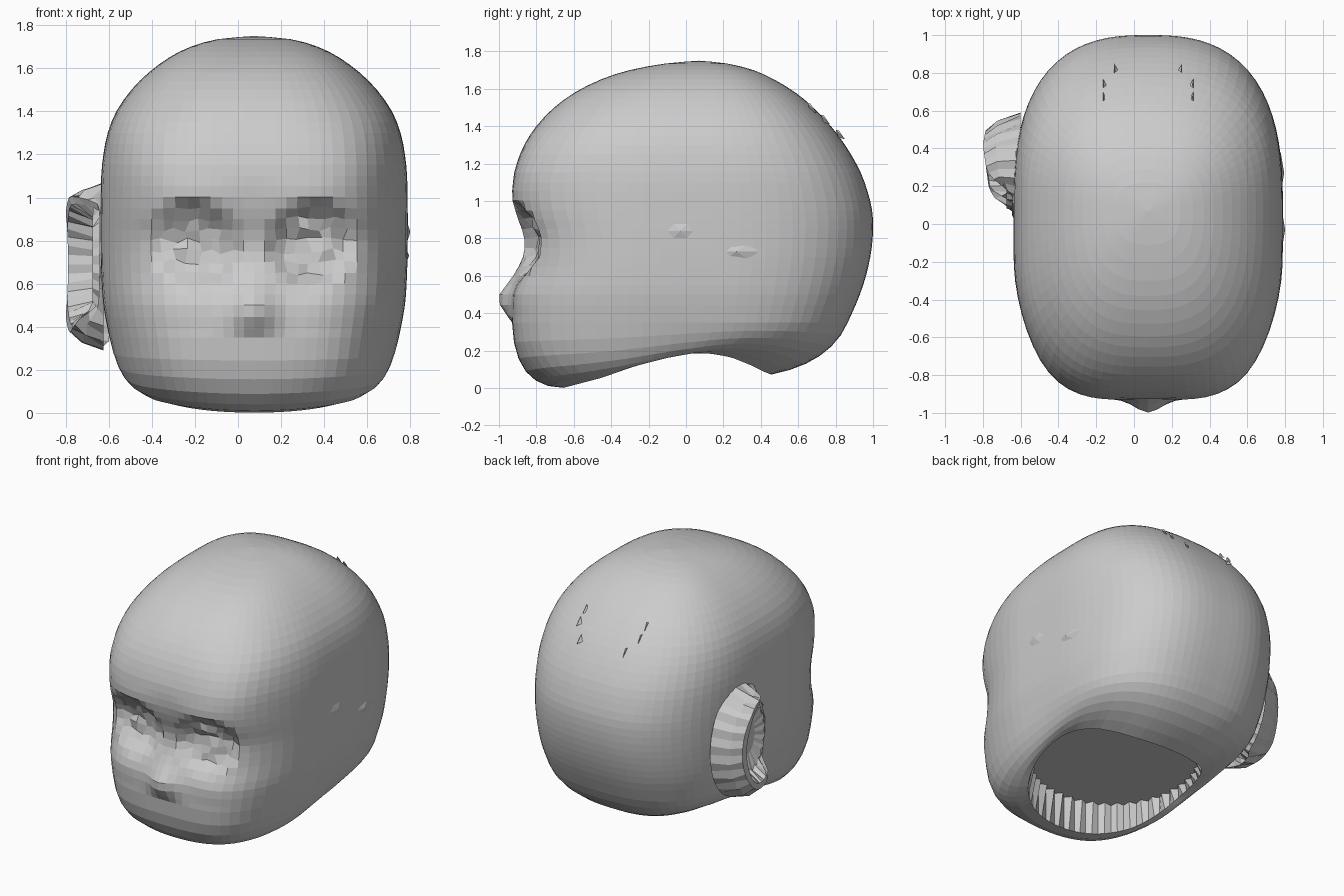
import bpy, bmesh, math, random
from mathutils import Vector

if "Cube" in bpy.data.objects:
    bpy.data.objects.remove(bpy.data.objects["Cube"])

random.seed(4)
CX, CY, SEG = 0.075, 0.08, 84

# skull profile rows: z, half width, front y, back y
ROWS = [(0.35, .672, -.93, .865), (0.5, .70, -.92, .93), (0.65, .71, -.875, .975),
        (0.8, .713, -.865, .998), (0.95, .713, -.912, .995), (1.1, .71, -.925, .955),
        (1.2, .70, -.905, .91), (1.3, .68, -.865, .85), (1.4, .64, -.80, .775),
        (1.5, .57, -.705, .68), (1.58, .49, -.595, .585), (1.65, .395, -.455, .47),
        (1.70, .295, -.30, .36), (1.735, .17, -.11, .22), (1.75, 0, .07, .07)]


def smooth(t):
    t = max(0.0, min(1.0, t))
    return t * t * (3 - 2 * t)


def lerp_table(table, v):
    for (a, p), (b, q) in zip(table, table[1:]):
        if v <= b:
            return p + (q - p) * max(0, (v - a) / (b - a))
    return table[-1][1]


def catmull(rows, i, t):
    p = [rows[max(0, min(len(rows) - 1, i + k))] for k in (-1, 0, 1, 2)]
    return [0.5 * (2 * b + (c - a) * t + (2 * a - 5 * b + 4 * c - d) * t * t
                   + (3 * b - a - 3 * c + d) * t ** 3) for a, b, c, d in zip(*p)]


def squircle(a, n):
    """Unit superellipse, evenly spread by angle."""
    c, s = math.cos(a), math.sin(a)
    r = (abs(c) ** n + abs(s) ** n) ** (-1 / n)
    return c * r, s * r


def section(row, a):
    """Rounded-square horizontal section; a = 0 points to the face."""
    z, w, f, b = row
    k = smooth((z - 1.05) / 0.5)
    front = math.cos(a) > 0
    n = (3.8 if front else 2.65) * (1 - k) + (2.8 if front else 2.6) * k
    c, s = squircle(a, n)
    y = CY - (CY - f if front else b - CY) * c
    taper = 1 - .08 * smooth((-y - .2) / .65) * (1 - k)
    return Vector((CX + w * s * taper, y, z))


def sculpt(p):
    """Nose, eye sockets and brows pushed into the front of the face."""
    if p.y > -0.55 or p.z > 1.15:
        return p
    q = p.copy()
    u = abs(p.x - CX)
    nose = lerp_table([(.35, 0), (.39, .03), (.46, .08), (.5, .078), (.57, .045), (.68, .01), (.72, 0)], p.z)
    q.y -= nose * math.exp(-(u / 0.1) ** 2)
    r = ((u - .275) / .22) ** 2 + ((p.z - .79 + .1 * (.3 - u)) / .21) ** 2
    if r < 1:
        d = smooth((1 - r) * 1.5)
        q.y += .07 * d + random.uniform(-.015, .015) * d
        q.z += random.uniform(-.015, .015) * d
        q.x += random.uniform(-.015, .015) * d
    q.y -= .012 * math.exp(-((p.z - 1.02) / .05) ** 2 - ((u - .25) / .2) ** 2)
    q.y -= .012 * math.exp(-((p.z - .5) / .08) ** 2 - ((u - .33) / .15) ** 2)
    return q


def loft(name, rings, tip_point=None):
    bm = bmesh.new()
    vr = [[bm.verts.new(p) for p in ring] for ring in rings]
    for a, b in zip(vr, vr[1:]):
        n = len(a)
        for i in range(n):
            bm.faces.new((a[i], a[(i + 1) % n], b[(i + 1) % n], b[i]))
    if tip_point is not None:
        tip = bm.verts.new(tip_point)
        last = vr[-1]
        for i in range(len(last)):
            bm.faces.new((last[i], last[(i + 1) % len(last)], tip))
    bmesh.ops.recalc_face_normals(bm, faces=bm.faces)
    me = bpy.data.meshes.new(name)
    bm.to_mesh(me)
    bm.free()
    ob = bpy.data.objects.new(name, me)
    bpy.context.collection.objects.link(ob)
    return ob


ANG = [2 * math.pi * i / SEG for i in range(SEG)]
RIM_Z = [(-.66, 0), (-.45, .055), (-.25, .125), (-.12, .163), (0, .183), (.12, .186),
         (.24, .165), (.34, .125), (.41, .09), (.46, .07)]


def neck(a):
    """Point on the neck opening's rim."""
    c, s = squircle(a, 2.15)
    y = -.1 - .555 * c
    return Vector((CX + .53 * s, y, lerp_table(RIM_Z, y)))


# flat inner plug with a jagged lip, seen through the neck opening
def lip_point(i):
    p = neck(ANG[i])
    k = 1.0 if i % 2 else .93
    return Vector((CX + (p.x - CX) * k, -.1 + (p.y + .1) * k, .23))


rings = [[lip_point(i) for i in range(SEG)]]
loft("neck_plug", rings, (CX, -.1, .23))

# neck rim, then the rounded underside up to the jaw
for k in range(6):
    t = k / 6
    ring = []
    for a in ANG:
        p0, p2 = neck(a), section(ROWS[0], a)
        c = math.cos(a)
        pull = .02 + .20 * max(0, -c)
        p1 = Vector((CX + (p2.x - CX) * .93, p2.y * (1 - .5 * pull), p0.z + .06 * max(0, -c)))
        p1.z -= .2 * p0.z * smooth(c * 2)
        ring.append(p0 * (1 - t) ** 2 + p1 * 2 * t * (1 - t) + p2 * t * t)
    rings.append(ring)

# face and skull
for i in range(len(ROWS) - 1):
    steps = 3 if i < 5 else 2
    for k in range(steps):
        row = catmull(ROWS, i, k / steps)
        rings.append([sculpt(section(row, a)) for a in ANG])
loft("head", rings, (CX, .07, 1.75))

# ear on one side: C-shaped rim raised at the back, open at the front
N = 40


def ear_ring(cy, cz, ry, rz, xfun, jag=0):
    out = []
    for i in range(N):
        a = 2 * math.pi * i / N
        j = 1 + (jag if i % 2 else -jag)
        y, z = cy + ry * j * math.cos(a), cz + rz * j * math.sin(a)
        out.append(Vector((xfun(y, z), y, z)))
    return out


def crest(y, z):
    x = lerp_table([(0, -.66), (.06, -.71), (.2, -.77), (.42, -.80), (.5, -.785)], y)
    gap = smooth((.3 - y) / .15) * smooth((.32 - abs(z - .74)) / .1)
    return x + (-.645 - x) * gap


def half_crest(y, z):
    return crest(y, z) * .6 - .63 * .4


loft("ear", [
    ear_ring(.29, .68, .30, .39, lambda y, z: -.60 if y > .4 else -.625),
    ear_ring(.29, .68, .25, .345, half_crest, .04),
    ear_ring(.27, .69, .225, .315, crest),
    ear_ring(.26, .69, .19, .28, lambda y, z: crest(y, z) + .006),
    ear_ring(.25, .69, .16, .23, lambda y, z: -.675, .06),
    ear_ring(.24, .69, .08, .13, lambda y, z: -.645)], (-.64, .24, .69))


# low facets on the earless side
def bump(name, y, z, ry, rz, top):
    pts = [Vector((.775, y + ry * math.cos(t * math.pi / 3), z + rz * math.sin(t * math.pi / 3))) for t in range(6)]
    loft(name, [pts], (top, y, z))


bump("side_facet_front", -.03, .84, .15, .09, .80)
bump("side_facet_back", .27, .73, .12, .05, .795)


# small slits on the back of the head
def slit(name, x, y, z, dx):
    bm = bmesh.new()
    pts = [(x, y, z), (x + dx, y + .015, z - .04), (x, y + .05, z - .05), (x + dx * .3, y + .015, z)]
    v = [bm.verts.new(p) for p in pts]
    bm.faces.new(v[:3])
    bm.faces.new((v[0], v[2], v[3]))
    me = bpy.data.meshes.new(name)
    bm.to_mesh(me)
    bm.free()
    bpy.context.collection.objects.link(bpy.data.objects.new(name, me))


for side in (-1, 1):
    for k, (u, y, z) in enumerate([(.24, .65, 1.52), (.24, .72, 1.46), (.18, .80, 1.38)]):
        slit(f"back_slit_{k}_{side}", CX + side * u, y, z, -side * .02)
